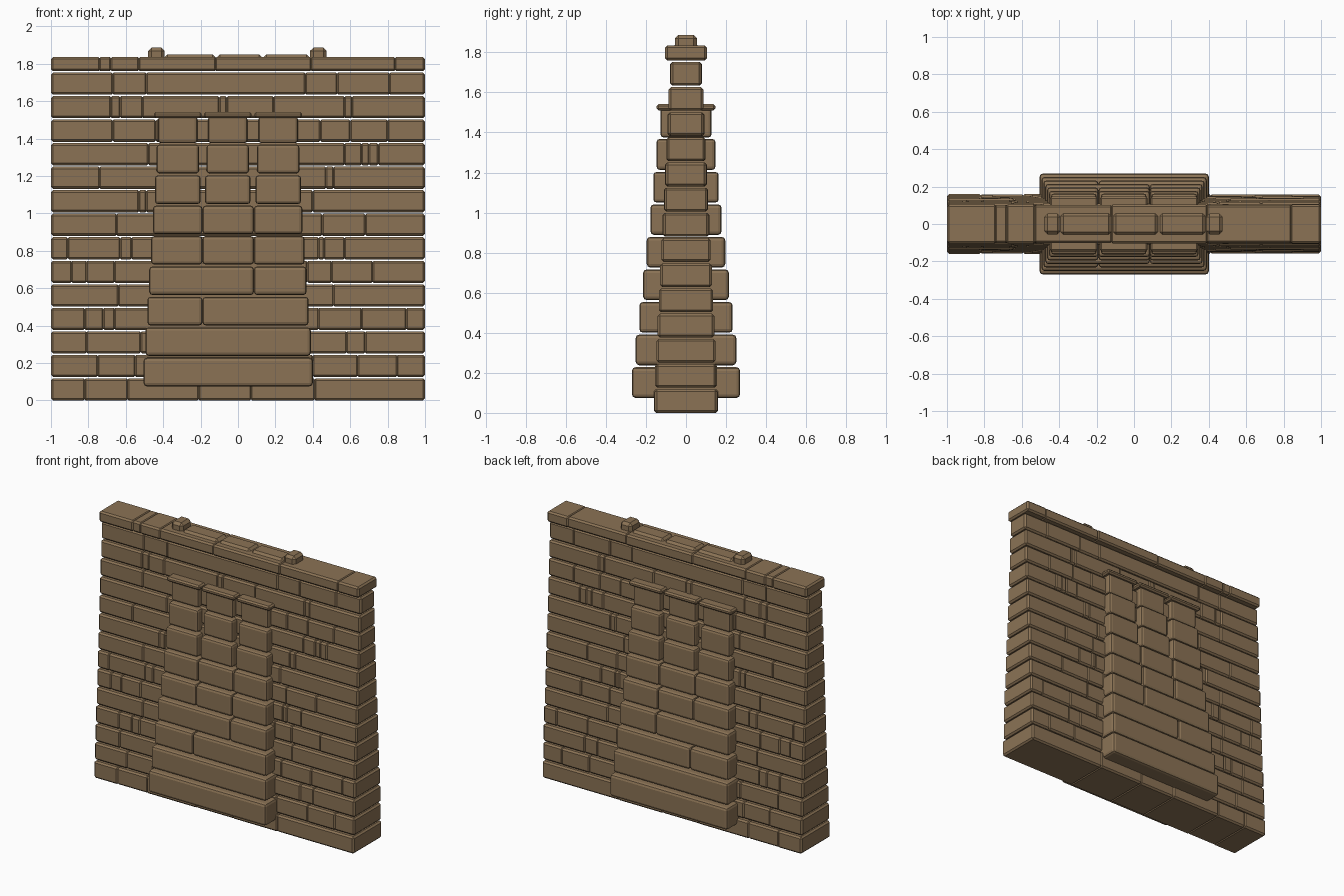
import bpy
import bmesh

default = bpy.data.objects.get("Cube")
if default:
    bpy.data.objects.remove(default, do_unlink=True)

stone = bpy.data.materials.new("brown_stone")
stone.use_nodes = True
colour = (0.258, 0.171, 0.091, 1)
stone.diffuse_color = colour
stone.node_tree.nodes["Principled BSDF"].inputs["Base Color"].default_value = colour


def add_block(mesh, left, right, depth, bottom, top):
    """Add a box that spans the wall thickness from -depth to depth."""
    corners = bmesh.ops.create_cube(mesh, size=1)["verts"]
    for corner in corners:
        corner.co.x = right if corner.co.x > 0 else left
        corner.co.y = depth if corner.co.y > 0 else -depth
        corner.co.z = top if corner.co.z > 0 else bottom


def make_part(name, blocks, chamfer, segments=1):
    """Turn a list of blocks into one bevelled object."""
    builder = bmesh.new()
    for block in blocks:
        add_block(builder, *block)
    data = bpy.data.meshes.new(name)
    builder.to_mesh(data)
    builder.free()
    data.materials.append(stone)
    part = bpy.data.objects.new(name, data)
    bpy.context.collection.objects.link(part)
    bevel = part.modifiers.new("worn_edges", "BEVEL")
    bevel.width = chamfer
    bevel.segments = segments
    bevel.limit_method = "ANGLE"
    return part


# Vertical joints of each brick course, from the ground up
course_joints = [
    (-.82, -.59, -.21, .07, .41),
    (-.75, -.55, .4, .64, .85),
    (-.81, -.52, .58, .68),
    (-.82, -.72, -.66, .43, .66, .9),
    (-.64, .51),
    (-.89, -.81, -.66, .37, .5, .72),
    (-.91, -.63, -.57, .43, .46, .57),
    (-.65, .45, .68),
    (-.53, -.49, .4),
    (-.74, .47, .51),
    (-.48, .57, .66, .7, .75),
    (-.67, -.44, .44, .6, .8),
    (-.68, -.63, -.51, -.1, -.06, .19, .57, .61),
    (-.67, -.49, .36, .53, .81),
    (-.74, -.68, -.53, -.12, .39, .84),
]

# Tapering wall of brick courses with open gaps between them
pitch = 0.1257
last = len(course_joints) - 1
for row, joints in enumerate(course_joints):
    bottom = row * pitch
    top = bottom + 0.118
    depth = 0.16 - 0.08 * row / (last - 1)
    name = "wall_course"
    if row == last:
        name, top, depth = "coping_course", 1.835, 0.104
    edges = [-1, *joints, 1]
    bricks = []
    for i, (left, right) in enumerate(zip(edges, edges[1:])):
        # Neighbours overlap a little so the joints stay shallow
        left = max(-1, left - 0.005)
        right = min(1, right + 0.005)
        bricks.append((left, right, depth - 0.003 * (i % 2), bottom, top))
    make_part(name, bricks, 0.011)

# Stepped buttress on both faces: solid at the base, three piers above
left_joint, right_joint = -0.19, 0.085
base_joints = [(), (), (left_joint,), (right_joint,)]
base_joints += [(left_joint, right_joint)] * 2
step = 0.1627
for row, joints in enumerate(base_joints):
    bottom = 0.075 + row * step
    edges = [-0.505 + row * 0.01, *joints, 0.4 - row * 0.011]
    depth = 0.27 - row * 0.0185
    blocks = [(a, b, depth, bottom, bottom + 0.153)
              for a, b in zip(edges, edges[1:])]
    make_part("buttress_course", blocks, 0.018, 2)

pier_centres = (-0.322, -0.055, 0.215)
pier_levels = [
    ("lower_pier", 0.122, 0.163, 1.05, 1.203),
    ("middle_pier", 0.113, 0.147, 1.213, 1.368),
    ("upper_pier", 0.105, 0.128, 1.375, 1.52),
]
for name, half, depth, bottom, top in pier_levels:
    blocks = [(c - half, c + half, depth, bottom, top) for c in pier_centres]
    make_part(name, blocks, 0.016, 2)

caps = [(c - 0.128, c + 0.128, 0.147, 1.51, 1.542) for c in pier_centres]
make_part("pier_cap", caps, 0.01)

# Low stones and two end studs on the coping
low = [(-0.395, -0.118), (-0.114, 0.131), (0.135, 0.385)]
make_part("top_stone", [(a, b, 0.06, 1.76, 1.85) for a, b in low], 0.018)
studs = [(-0.48, -0.392), (0.386, 0.474)]
make_part("end_stud", [(a, b, 0.056, 1.76, 1.887) for a, b in studs], 0.018)
